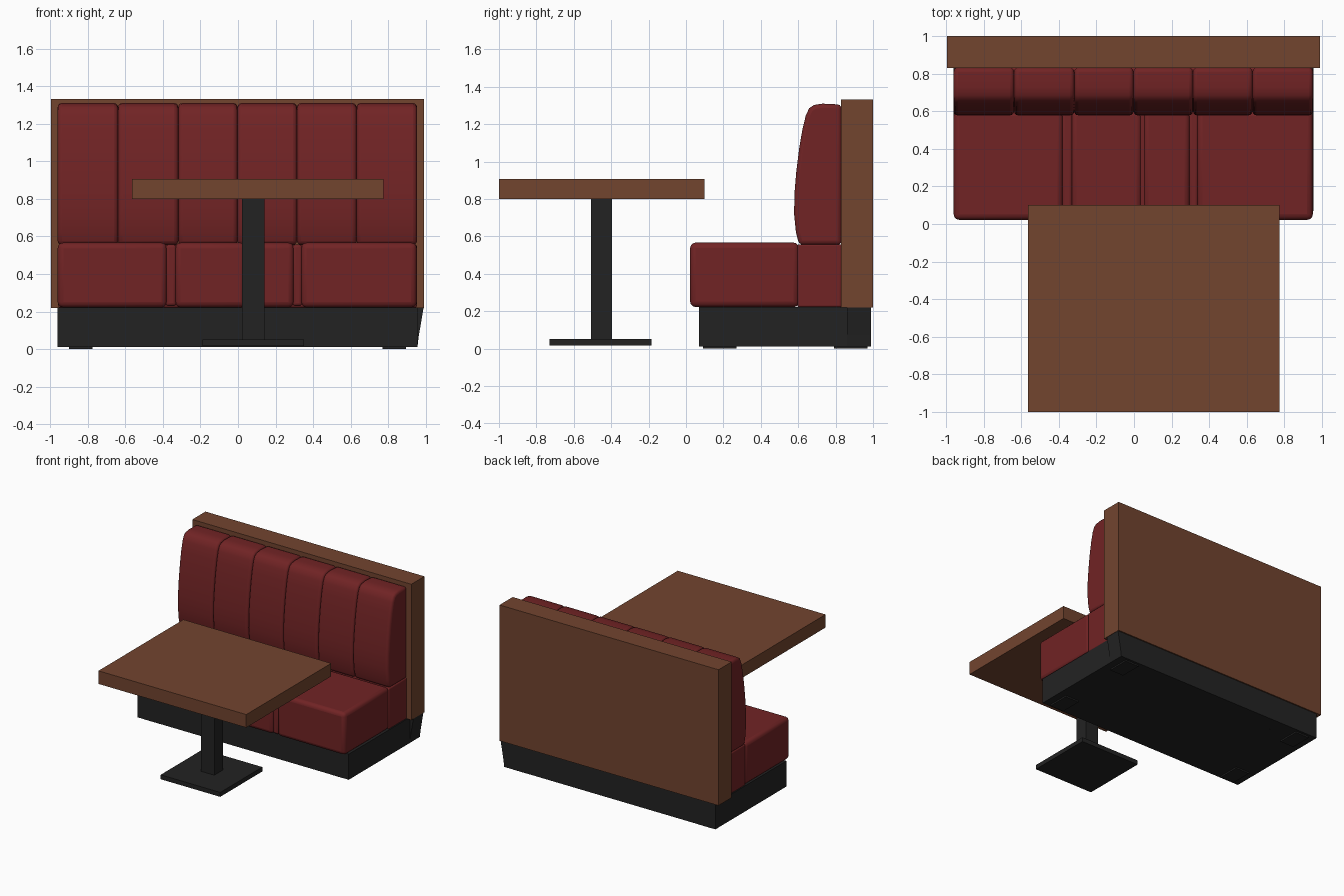
import bpy, bmesh, math

if "Cube" in bpy.data.objects:
    bpy.data.objects.remove(bpy.data.objects["Cube"])


def material(name, rgb):
    m = bpy.data.materials.new(name)
    m.diffuse_color = (*rgb, 1.0)
    m.use_nodes = True
    m.node_tree.nodes["Principled BSDF"].inputs["Base Color"].default_value = m.diffuse_color
    return m


RED = material("red_leather", (0.165, 0.0170, 0.0180))
WOOD = material("brown_wood", (0.168, 0.058, 0.028))
BLACK = material("black_metal", (0.0165, 0.0165, 0.0165))


def finish(name, bm, mat, bevel=0.0, segments=3):
    bmesh.ops.recalc_face_normals(bm, faces=bm.faces)
    me = bpy.data.meshes.new(name)
    bm.to_mesh(me)
    bm.free()
    me.materials.append(mat)
    ob = bpy.data.objects.new(name, me)
    bpy.context.collection.objects.link(ob)
    if bevel:
        mod = ob.modifiers.new("soft_edges", 'BEVEL')
        mod.width = bevel
        mod.segments = segments
        mod.limit_method = 'ANGLE'
        mod.angle_limit = math.radians(40)
        bpy.ops.object.select_all(action='DESELECT')
        ob.select_set(True)
        bpy.context.view_layer.objects.active = ob
        bpy.ops.object.shade_smooth_by_angle(angle=math.radians(40))
    return ob


def box(name, x, y, z, mat, bevel=0.0):
    bm = bmesh.new()
    bmesh.ops.create_cube(bm, size=1)
    for v in bm.verts:
        v.co = [lo + (c + 0.5) * (hi - lo) for c, (lo, hi) in zip(v.co, (x, y, z))]
    return finish(name, bm, mat, bevel)


def prism(name, profile, to_a, to_b, mat, bevel=0.0):
    """Join two copies of a closed 2D profile into a solid."""
    bm = bmesh.new()
    a = [bm.verts.new(to_a(p)) for p in profile]
    b = [bm.verts.new(to_b(p)) for p in profile]
    bm.faces.new(a)
    bm.faces.new(b[::-1])
    n = len(profile)
    for i in range(n):
        bm.faces.new((a[i], b[i], b[(i + 1) % n], a[(i + 1) % n]))
    return finish(name, bm, mat, bevel)


# Wooden back panel
box("back_panel", (-0.995, 0.99), (0.83, 1.0), (0.22, 1.333), WOOD)

# Plinth, with its rear part flared on the right, and four low feet
box("plinth", (-0.96, 0.955), (0.07, 0.865), (0.012, 0.222), BLACK)
flare = [(-0.96, 0.012), (0.955, 0.012), (0.962, 0.07), (0.988, 0.222), (-0.96, 0.222)]
prism("plinth_rear", flare, lambda p: (p[0], 0.86, p[1]),
      lambda p: (p[0], 0.99, p[1]), BLACK)
for side, x0 in (("left", -0.90), ("right", 0.77)):
    for end, y0 in (("front", 0.09), ("rear", 0.79)):
        box(f"foot_{end}_{side}", (x0, x0 + 0.125), (y0, y0 + 0.18), (0.0, 0.02), BLACK)

# Seat cushions with narrow seam strips between them
for i, (x0, x1) in enumerate([(-0.96, -0.378), (-0.335, 0.042),
                              (0.048, 0.298), (0.335, 0.952)]):
    box(f"seat_cushion_{i + 1}", (x0, x1), (0.022, 0.605), (0.222, 0.567), RED, 0.03)
for i, (x0, x1) in enumerate([(-0.385, -0.328), (0.02, 0.07), (0.29, 0.342)]):
    box(f"seat_seam_{i + 1}", (x0, x1), (0.034, 0.605), (0.23, 0.557), RED, 0.015)
box("seat_rear", (-0.957, 0.952), (0.595, 0.832), (0.222, 0.558), RED, 0.01)

# Six upright back cushions, from a side profile in y and z
side_profile = [(0.832, 0.555), (0.605, 0.555), (0.588, 0.62), (0.578, 0.72), (0.580, 0.83),
                (0.590, 0.95), (0.605, 1.07), (0.622, 1.17), (0.640, 1.245),
                (0.658, 1.285), (0.685, 1.303), (0.73, 1.31), (0.832, 1.305)]
edges = [-0.96, -0.638, -0.318, -0.003, 0.314, 0.631, 0.953]
for i, (x0, x1) in enumerate(zip(edges, edges[1:])):
    prism(f"back_cushion_{i + 1}", side_profile,
          lambda p, x=x0: (x, p[0], p[1]), lambda p, x=x1: (x, p[0], p[1]), RED, 0.022)

# Table
box("table_top", (-0.565, 0.775), (-1.0, 0.10), (0.80, 0.907), WOOD)
box("table_post", (0.02, 0.14), (-0.507, -0.395), (0.04, 0.81), BLACK)
box("table_foot_plate", (-0.19, 0.35), (-0.73, -0.185), (0.016, 0.052), BLACK)
